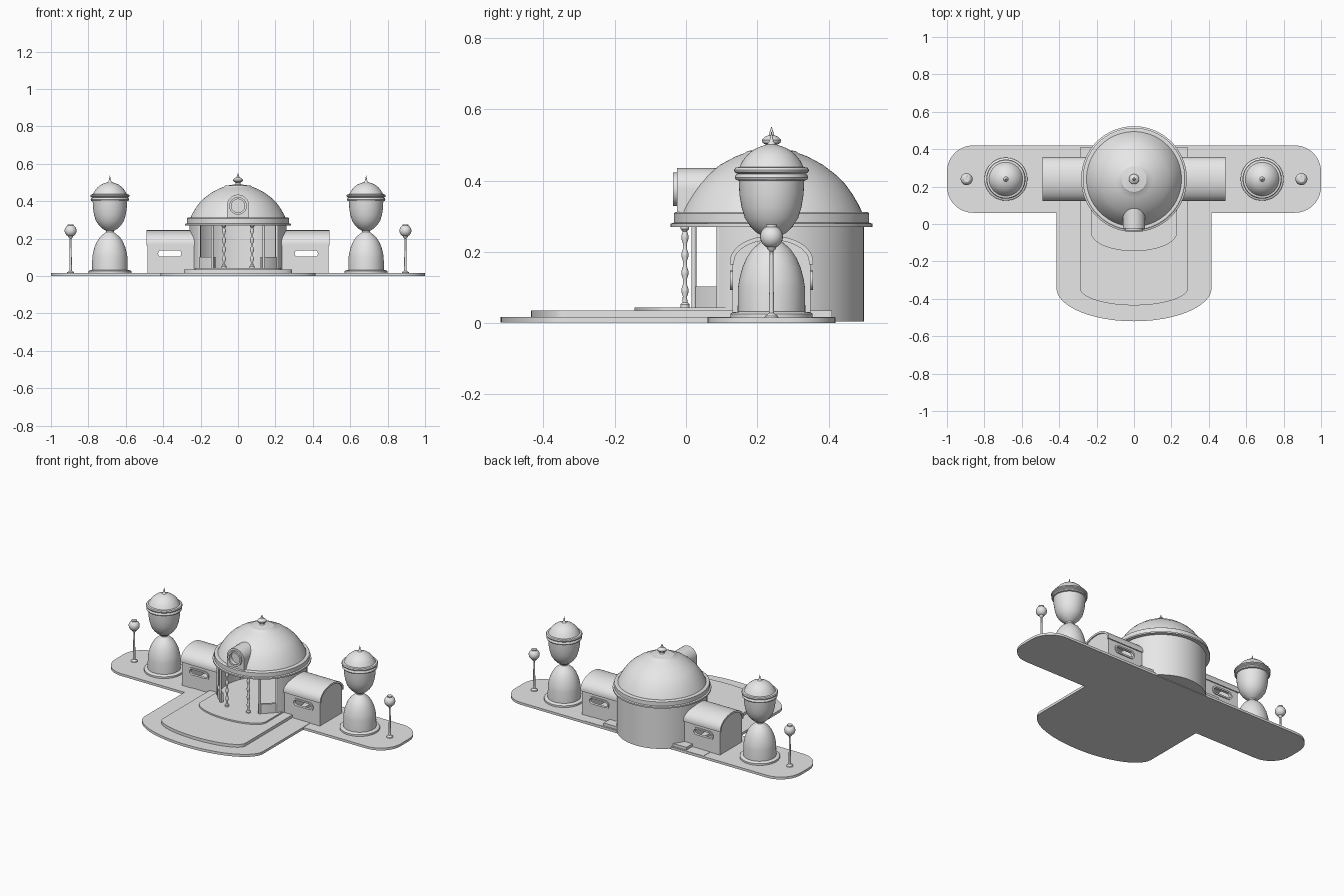
import bpy, bmesh, math
from mathutils import Matrix, Vector

if "Cube" in bpy.data.objects:
    bpy.data.objects.remove(bpy.data.objects["Cube"])

stone = bpy.data.materials.new("pale_grey_stone")
stone.use_nodes = True
GREY = (0.8, 0.8, 0.8, 1)
stone.diffuse_color = GREY
stone.node_tree.nodes["Principled BSDF"].inputs["Base Color"].default_value = GREY

CY = 0.24                                   # centre line of all buildings
FLAT = Matrix.Identity(4)
FRONT = Matrix.Rotation(math.pi / 2, 4, 'X')  # drawn in x-z, extruded toward -y
SIDE = Matrix(((0, 0, 1, 0), (1, 0, 0, 0), (0, 1, 0, 0), (0, 0, 0, 1)))  # drawn in y-z, extruded along x


def finish(name, bm):
    bmesh.ops.remove_doubles(bm, verts=bm.verts, dist=1e-5)
    bmesh.ops.recalc_face_normals(bm, faces=bm.faces)
    mesh = bpy.data.meshes.new(name)
    bm.to_mesh(mesh)
    bm.free()
    for p in mesh.polygons:
        p.use_smooth = True
    mesh.set_sharp_from_angle(angle=math.radians(32))
    mesh.materials.append(stone)
    obj = bpy.data.objects.new(name, mesh)
    bpy.context.collection.objects.link(obj)
    return obj


def lathe(name, profile, x, y, segs=48):
    """Spin (radius, height) points around a vertical axis."""
    bm = bmesh.new()
    verts = [bm.verts.new((r, 0, z)) for r, z in profile]
    edges = [bm.edges.new(pair) for pair in zip(verts, verts[1:])]
    bmesh.ops.spin(bm, geom=verts + edges, axis=(0, 0, 1), cent=(0, 0, 0),
                   angle=math.tau, steps=segs, use_duplicate=False)
    bmesh.ops.translate(bm, verts=bm.verts, vec=(x, y, 0))
    return finish(name, bm)


def prism(name, loops, start, end, frame=FLAT):
    """Extrude an outline (further loops are holes) from start to end."""
    bm = bmesh.new()
    edges = []
    for loop in loops:
        vs = [bm.verts.new((a, b, start)) for a, b in loop]
        edges += [bm.edges.new((vs[i - 1], vs[i])) for i in range(len(vs))]
    bmesh.ops.triangle_fill(bm, edges=edges, use_beauty=True, normal=(0, 0, 1))
    ext = bmesh.ops.extrude_face_region(bm, geom=bm.faces[:])
    moved = [v for v in ext["geom"] if isinstance(v, bmesh.types.BMVert)]
    bmesh.ops.translate(bm, verts=moved, vec=(0, 0, end - start))
    bmesh.ops.transform(bm, matrix=frame, verts=bm.verts)
    return finish(name, bm)


def arc(cx, cy, rx, ry, a0, a1, n=24):
    return [(cx + rx * math.cos(math.radians(a0 + (a1 - a0) * i / n)),
             cy + ry * math.sin(math.radians(a0 + (a1 - a0) * i / n))) for i in range(n + 1)]


def rect(x0, x1, y0, y1):
    return [(x0, y0), (x1, y0), (x1, y1), (x0, y1)]


def circle(cx, cy, r):
    return arc(cx, cy, r, r, 0, 352.5, 47)


def pill(cx, cy, half, r):
    return arc(cx + half - r, cy, r, r, -90, 90, 10) + arc(cx - half + r, cy, r, r, 90, 270, 10)


def curved_wall(name, r0, r1, a0, a1, z0, z1, n=40):
    return prism(name, [arc(0, CY, r1, r1, a0, a1, n) + arc(0, CY, r0, r0, a1, a0, n)], z0, z1)


# Ground slab with rounded ends
R = 0.14
slab = (arc(1 - R, 0.06 + R, R, R, -90, 0, 10) + arc(1 - R, 0.42 - R, R, R, 0, 90, 10)
        + arc(R - 1, 0.42 - R, R, R, 90, 180, 10) + arc(R - 1, 0.06 + R, R, R, 180, 270, 10))
prism("ground_slab", [slab], 0, 0.015)

# Bowed terraces in front of the hall
for name, w, y0, depth, back, z0, z1 in (
        ("lower_terrace", 0.415, -0.34, 0.18, 0.418, 0.001, 0.017),
        ("middle_terrace", 0.29, -0.34, 0.095, 0.41, 0.017, 0.035),
        ("upper_terrace", 0.23, -0.045, 0.1, 0.24, 0.035, 0.044)):
    prism(name, [arc(0, y0, w, depth, 180, 360, 40) + [(w, back), (-w, back)]], z0, z1)

# Round hall, open at the front
curved_wall("hall_wall", 0.243, 0.26, -35, 215, 0.004, 0.275, 64)
prism("hall_floor", [circle(0, CY, 0.25)], 0.004, 0.042)

# Dome with eave rim, crown and finial
dome = [(0, 0.27), (0.283, 0.27), (0.283, 0.279), (0.274, 0.282), (0.274, 0.308),
        (0.268, 0.312), (0.254, 0.312), (0.243, 0.335), (0.227, 0.362), (0.207, 0.39),
        (0.185, 0.413), (0.143, 0.445), (0.1, 0.468), (0.075, 0.477), (0.068, 0.483),
        (0.04, 0.486), (0.015, 0.49), (0.012, 0.498), (0.025, 0.506), (0.027, 0.514),
        (0.018, 0.523), (0.008, 0.527), (0.004, 0.54), (0, 0.553)]
lathe("dome_roof", dome, 0, CY, 64)

# Hooded round window on the dome
HZ = 0.375
hood = arc(0, HZ, 0.06, 0.06, 0, 180, 24) + [(-0.06, 0.312), (0.06, 0.312)]
prism("window_hood", [hood, circle(0, HZ, 0.044)], 0.025, 0, FRONT)
prism("window_hood_body", [hood], -0.13, 0.001, FRONT)
prism("window_ring", [circle(0, HZ, 0.047), circle(0, HZ, 0.036)], 0, 0.036, FRONT)
prism("window_pane", [circle(0, HZ, 0.04)], 0, 0.012, FRONT)

# Entrance columns, posts and low walls
turned = [(0, 0.04), (0.013, 0.04), (0.013, 0.052), (0.007, 0.058)]
for k in range(4):
    z = 0.075 + k * 0.05
    turned += [(0.006, z), (0.01, z + 0.012), (0.01, z + 0.02), (0.006, z + 0.032)]
turned += [(0.012, 0.264), (0.012, 0.272), (0, 0.272)]

for s, side in ((1, "left"), (-1, "right")):
    lathe(side + "_turned_column", turned, s * 0.075, -0.003, 16)
    post = [(0, 0.04), (0.007, 0.04), (0.007, 0.272), (0, 0.272)]
    lathe(side + "_entrance_post", post, s * 0.138, 0.022, 12)
    lathe(side + "_door_jamb", post, s * 0.207, 0.092, 12)
    angles = (-60, -35) if s > 0 else (215, 240)
    curved_wall(side + "_low_wall", 0.243, 0.257, *angles, 0.04, 0.102, 10)

    # Side wing: pierced walls, end wall, barrel roof
    xs = sorted((s * 0.22, s * 0.483))
    slot = pill(s * 0.365, 0.12, 0.062, 0.017)
    frame = pill(s * 0.365, 0.12, 0.073, 0.027)
    for face, y0, y1, out in (("front", 0.13, 0.142, 0.124), ("back", 0.338, 0.35, 0.356)):
        prism(f"{side}_wing_{face}_wall", [rect(*xs, 0.01, 0.175), slot], -y0, -y1, FRONT)
        mid = (y0 + y1) / 2
        prism(f"{side}_wing_{face}_window_frame", [frame, slot], -mid, -out, FRONT)
    gable = arc(CY, 0.172, 0.107, 0.066, 0, 180) + [(0.133, 0.01), (0.347, 0.01)]
    prism(side + "_wing_end_wall", [gable], s * 0.471, s * 0.483, SIDE)
    shell = (arc(CY, 0.172, 0.117, 0.073, 0, 180)
             + [(0.123, 0.164), (0.135, 0.164)] + arc(CY, 0.172, 0.105, 0.061, 180, 0)
             + [(0.345, 0.164), (0.357, 0.164)])
    prism(side + "_wing_roof", [shell], s * 0.22, s * 0.49, SIDE)

    # Hourglass tower
    tower = [(0, 0.014), (0.115, 0.014), (0.115, 0.026), (0.11, 0.03), (0.095, 0.032),
             (0.094, 0.1), (0.09, 0.125), (0.082, 0.155), (0.07, 0.183), (0.054, 0.207),
             (0.035, 0.224), (0.021, 0.234), (0.022, 0.242), (0.042, 0.254), (0.06, 0.272),
             (0.075, 0.295), (0.084, 0.325), (0.09, 0.36), (0.092, 0.4), (0.1, 0.402),
             (0.103, 0.408), (0.1, 0.416), (0.096, 0.419), (0.104, 0.424), (0.105, 0.43),
             (0.101, 0.436), (0.09, 0.438), (0.08, 0.457), (0.066, 0.474), (0.048, 0.488),
             (0.03, 0.496), (0.013, 0.501), (0.006, 0.51), (0.003, 0.525), (0, 0.54)]
    lathe(side + "_hourglass_tower", tower, s * 0.685, CY)

    # Globe lamp
    pole = [(0, 0.014), (0.02, 0.014), (0.018, 0.02), (0.007, 0.028), (0.005, 0.2),
            (0.012, 0.208), (0.014, 0.214), (0, 0.214)]
    lathe(side + "_lamp_pole", pole, s * 0.895, CY, 16)
    globe = [(r, z) for r, z in arc(0, 0.242, 0.032, 0.032, -90, 90, 16)]
    lathe(side + "_lamp_globe", globe, s * 0.895, CY, 24)
    lathe(side + "_lamp_cap", [(0.016, 0.266), (0.016, 0.276), (0, 0.276)], s * 0.895, CY, 16)
